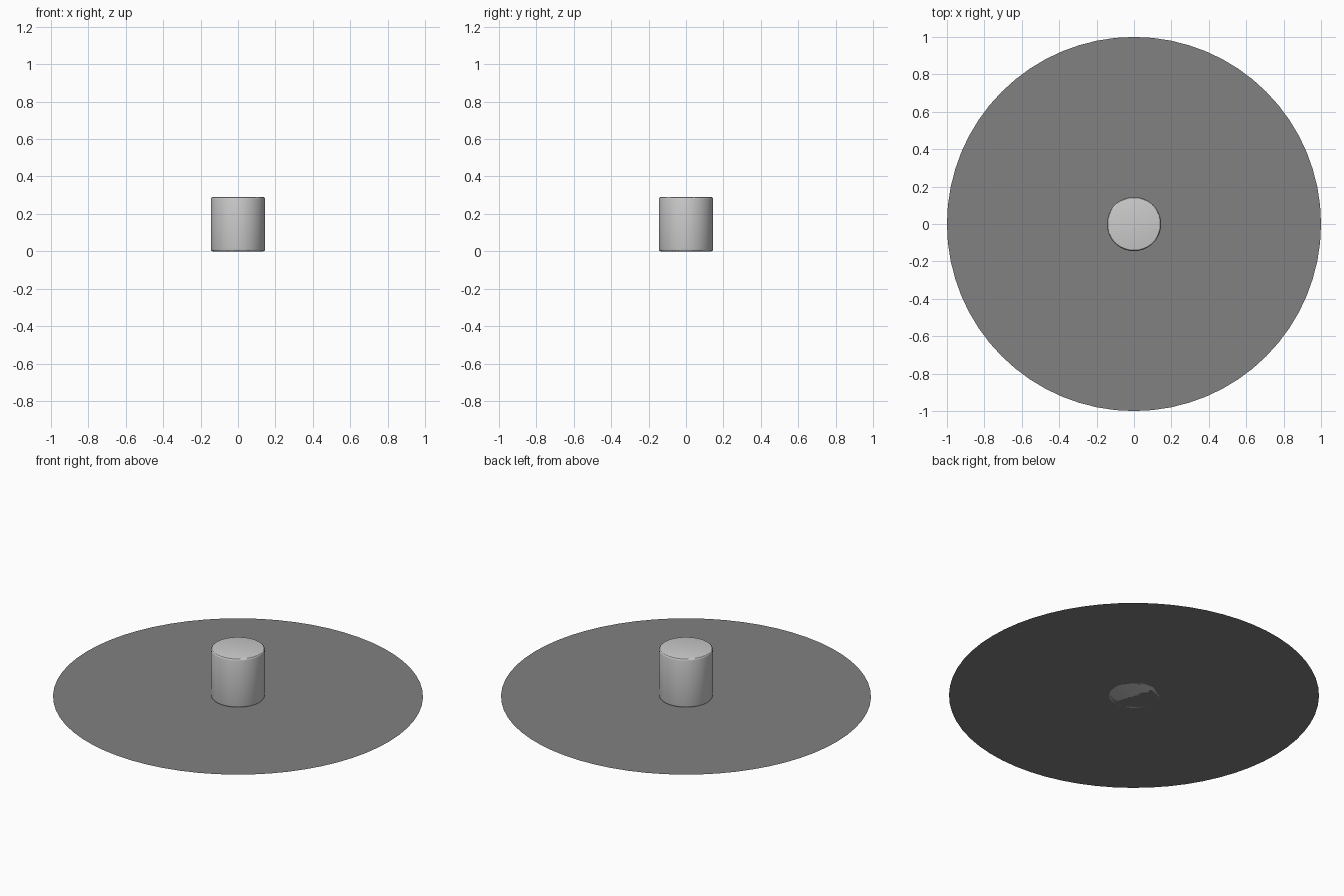
import bpy, bmesh

if "Cube" in bpy.data.objects:
    bpy.data.objects.remove(bpy.data.objects["Cube"])


def make_object(name, bm):
    mesh = bpy.data.meshes.new(name)
    bm.to_mesh(mesh)
    bm.free()
    obj = bpy.data.objects.new(name, mesh)
    bpy.context.collection.objects.link(obj)
    return obj


# Thin flat round base
bm = bmesh.new()
bmesh.ops.create_circle(bm, cap_ends=True, radius=1.0, segments=64)
base = make_object("base_disc", bm)
grey = bpy.data.materials.new("neutral_grey")
grey.diffuse_color = (0.22, 0.22, 0.22, 1)
grey.use_nodes = True
grey.node_tree.nodes["Principled BSDF"].inputs["Base Color"].default_value = grey.diffuse_color
base.data.materials.append(grey)

# Upright cylinder with softened rims
RADIUS, HEIGHT = 0.145, 0.29
bm = bmesh.new()
bmesh.ops.create_cone(bm, cap_ends=True, segments=64,
                      radius1=RADIUS, radius2=RADIUS, depth=HEIGHT)
bmesh.ops.translate(bm, verts=bm.verts, vec=(0, 0, HEIGHT / 2))
rims = [e for e in bm.edges if abs(e.verts[0].co.z - e.verts[1].co.z) < 1e-5]
bmesh.ops.bevel(bm, geom=rims, offset=0.01, segments=3, profile=0.5,
                affect='EDGES')
post = make_object("centre_cylinder", bm)
bpy.context.view_layer.objects.active = post
post.select_set(True)
bpy.ops.object.shade_smooth_by_angle()
